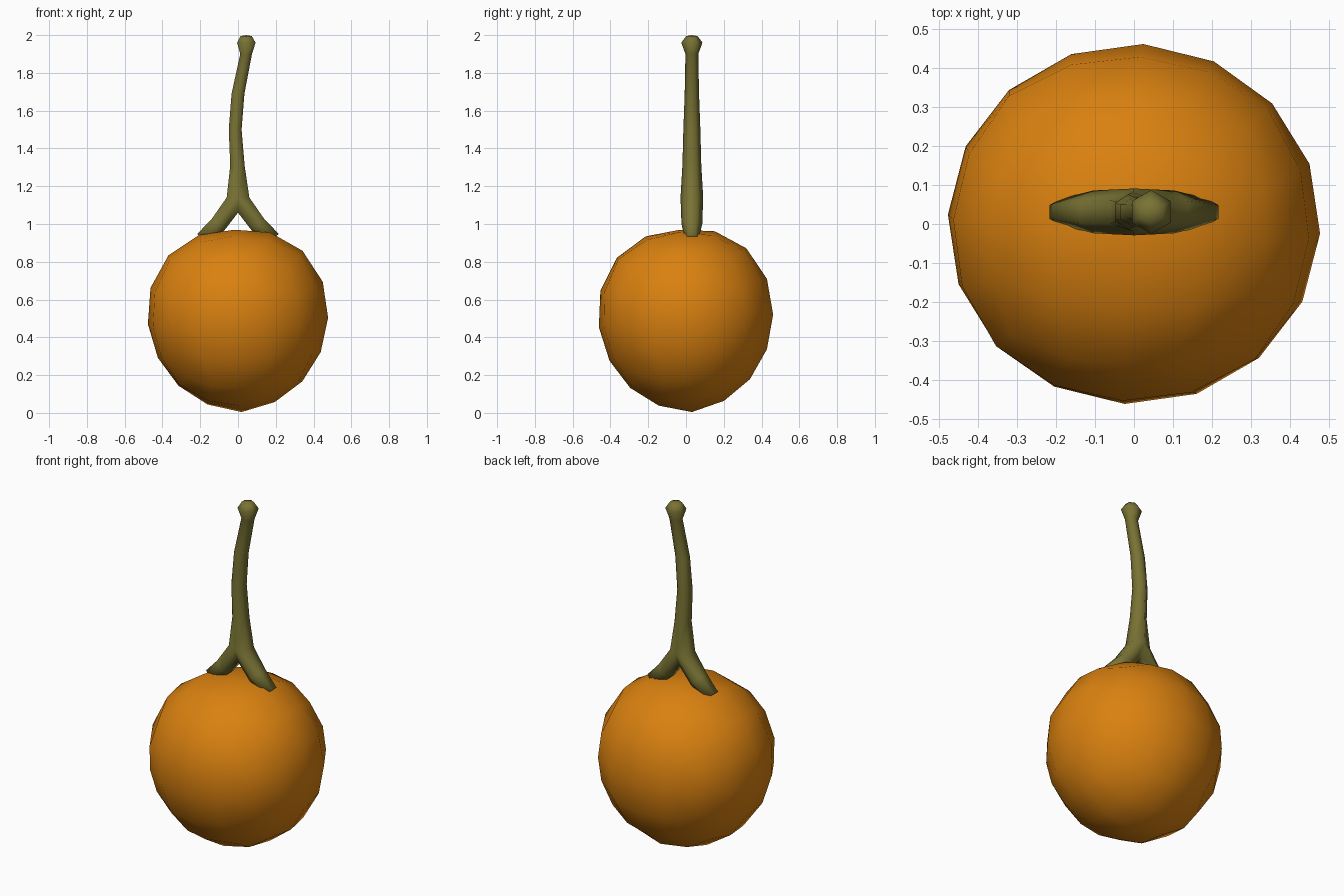
import bpy, bmesh, math
from mathutils import Vector, Euler

if "Cube" in bpy.data.objects:
    bpy.data.objects.remove(bpy.data.objects["Cube"])


def material(name, rgb):
    m = bpy.data.materials.new(name)
    m.diffuse_color = (*rgb, 1)
    m.use_nodes = True
    m.node_tree.nodes["Principled BSDF"].inputs["Base Color"].default_value = m.diffuse_color
    return m


def finish(bm, name, mat):
    bmesh.ops.recalc_face_normals(bm, faces=bm.faces)
    for f in bm.faces:
        f.smooth = True
    me = bpy.data.meshes.new(name)
    bm.to_mesh(me)
    bm.free()
    me.materials.append(mat)
    ob = bpy.data.objects.new(name, me)
    bpy.context.collection.objects.link(ob)
    return ob


orange = material("orange skin", (0.70, 0.22, 0.005))
olive = material("olive stem", (0.19, 0.17, 0.034))

# Fruit: 4 x 4 cube-sphere, broader at the shoulders, slightly tilted
bm = bmesh.new()
bmesh.ops.create_cube(bm, size=2)
bmesh.ops.subdivide_edges(bm, edges=bm.edges[:], cuts=3, use_grid_fill=True)
tilt = Euler((math.radians(4), math.radians(-2), math.radians(-3))).to_matrix()
for v in bm.verts:
    d = Vector([math.tan(c * math.pi / 4) for c in v.co]).normalized()
    s = 2 * d.z * math.sqrt(max(0, 1 - d.z * d.z))
    d *= 1 + 0.04 * s + 0.012 * s * s
    d = tilt @ d
    v.co = (d.x * 0.478, d.y * 0.463, 0.487 + d.z * 0.484)
finish(bm, "fruit", orange)

# Stem: six-sided trunk with a knob, splitting into two legs
bm = bmesh.new()
Y0 = 0.031
CY = [1, .5, -.5, -1, -.5, .5]
CN = [0, .87, .87, 0, -.87, -.87]


def ring(x, z, rx, ry, nx=-1.0, nz=0.0, side=1):
    return [bm.verts.new((x + nx * rx * n / .87, Y0 + side * ry * y, z + nz * rx * n / .87))
            for y, n in zip(CY, CN)]


def bridge(a, b):
    for i in range(6):
        j = (i + 1) % 6
        bm.faces.new((a[i], a[j], b[j], b[i]))


# x, z, half width, half depth
trunk = [(0, 1.14, .06, .06), (-.003, 1.31, .038, .050), (-.015, 1.5, .034, .045),
         (0, 1.69, .034, .038), (.043, 1.9, .031, .034), (.044, 1.96, .049, .056),
         (.043, 1.995, .03, .03)]
rings = [ring(*t) for t in trunk]
for a, b in zip(rings, rings[1:]):
    bridge(a, b)
tip = bm.verts.new((.043, Y0, 2.0))
for i in range(6):
    bm.faces.new((rings[-1][i], rings[-1][(i + 1) % 6], tip))

# Legs share the trunk's base ring and a crotch edge
base = rings[0]
c0 = bm.verts.new((0, Y0 + .03, 1.06))
c1 = bm.verts.new((0, Y0 - .03, 1.06))
for side, start in ((1, base[:4] + [c1, c0]),
                    (-1, [base[3], base[4], base[5], base[0], c0, c1])):
    mid = ring(-side * .103, 1.0, .045, .055, -side * .77, .64, side)
    end = ring(-side * .18, .92, .045, .036, -side * .8, .6, side)
    bridge(start, mid)
    bridge(mid, end)
    bm.faces.new(end)
finish(bm, "stem", olive)
